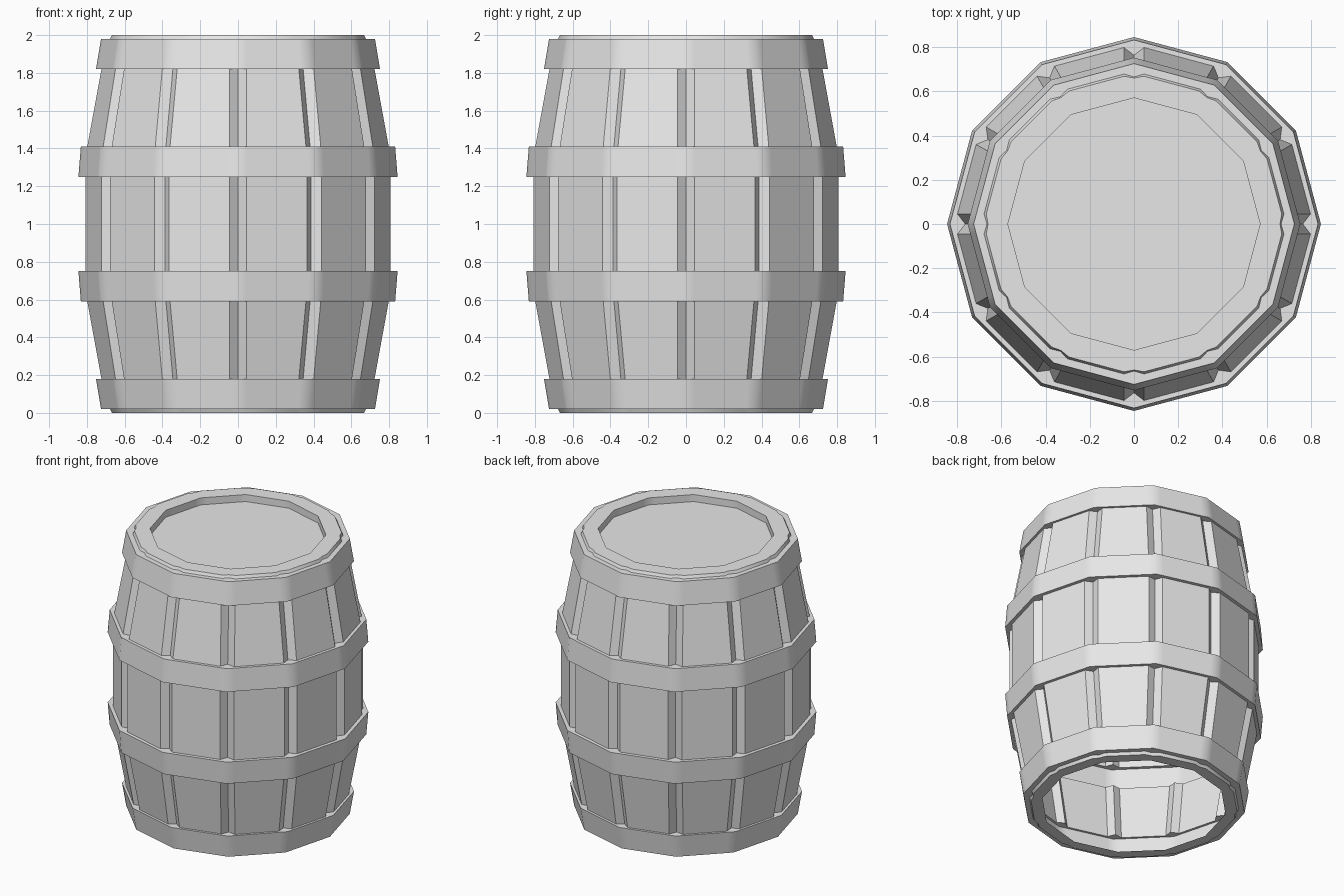
import bpy
import bmesh
import math
from mathutils import Vector

cube = bpy.data.objects.get("Cube")
if cube:
    bpy.data.objects.remove(cube, do_unlink=True)

SIDES = 12
GROOVE = 0.047          # half width of a groove between staves

grey = bpy.data.materials.new("plain_grey")
grey.use_nodes = True
grey.diffuse_color = (0.8, 0.8, 0.8, 1)
grey.node_tree.nodes["Principled BSDF"].inputs["Base Color"].default_value = (0.8, 0.8, 0.8, 1)


def ring_points(z, radius, notch):
    """Twelve-sided ring; each corner is pushed in by notch to form a V groove."""
    corners = [Vector((math.cos(a), math.sin(a), 0)) * radius
               for a in (math.tau * i / SIDES for i in range(SIDES))]
    points = []
    for i, corner in enumerate(corners):
        before = (corners[i - 1] - corner).normalized()
        after = (corners[(i + 1) % SIDES] - corner).normalized()
        points += [corner + before * GROOVE,
                   corner * (1 - notch / radius),
                   corner + after * GROOVE]
    return [p + Vector((0, 0, z)) for p in points]


def loft(name, rings, lid=False):
    """Join a stack of (z, radius, notch) rings into one open shell."""
    bm = bmesh.new()
    loops = [[bm.verts.new(p) for p in ring_points(*ring)] for ring in rings]
    for low, high in zip(loops, loops[1:]):
        for i in range(len(low)):
            j = (i + 1) % len(low)
            bm.faces.new((low[i], low[j], high[j], high[i]))
    if lid:
        bm.faces.new(loops[-1])
    mesh = bpy.data.meshes.new(name)
    bm.to_mesh(mesh)
    bm.free()
    mesh.materials.append(grey)
    obj = bpy.data.objects.new(name, mesh)
    bpy.context.collection.objects.link(obj)
    bpy.ops.object.select_all(action='DESELECT')
    obj.select_set(True)
    bpy.context.view_layer.objects.active = obj
    bpy.ops.object.shade_smooth_by_angle(angle=math.radians(40))


# Stave rings where the wall meets the hoops, lower half then mirrored upward
end, low, shoulder, belly = ((0.02, 0.69, 0.025), (0.18, 0.735, 0.045),
                             (0.59, 0.81, 0.047), (0.75, 0.82, 0.047))


def flip(ring):
    return (2 - ring[0],) + ring[1:]


# Walls of staves between the hoops
loft("lower_staves", [low, shoulder])
loft("middle_staves", [belly, flip(belly)])
loft("upper_staves", [flip(shoulder), flip(low)])


# Hoops: hollow bands standing out from the staves
def hoop(name, bottom, top, bottom_radius, top_radius):
    loft(name, [bottom, (bottom[0], bottom_radius, 0),
                (top[0], top_radius, 0), top])


hoop("bottom_hoop", end, low, 0.725, 0.752)
hoop("lower_hoop", shoulder, belly, 0.832, 0.845)
hoop("upper_hoop", flip(belly), flip(shoulder), 0.845, 0.832)
hoop("top_hoop", flip(low), flip(end), 0.752, 0.725)

# Open bottom rim, and top rim with its sunken lid
loft("bottom_rim", [(0, 0.60, 0), (0, 0.68, 0.02), end])
loft("top_rim_and_lid", [flip(end), (2, 0.68, 0.02), (2, 0.57, 0),
                         (1.95, 0.57, 0)], lid=True)
